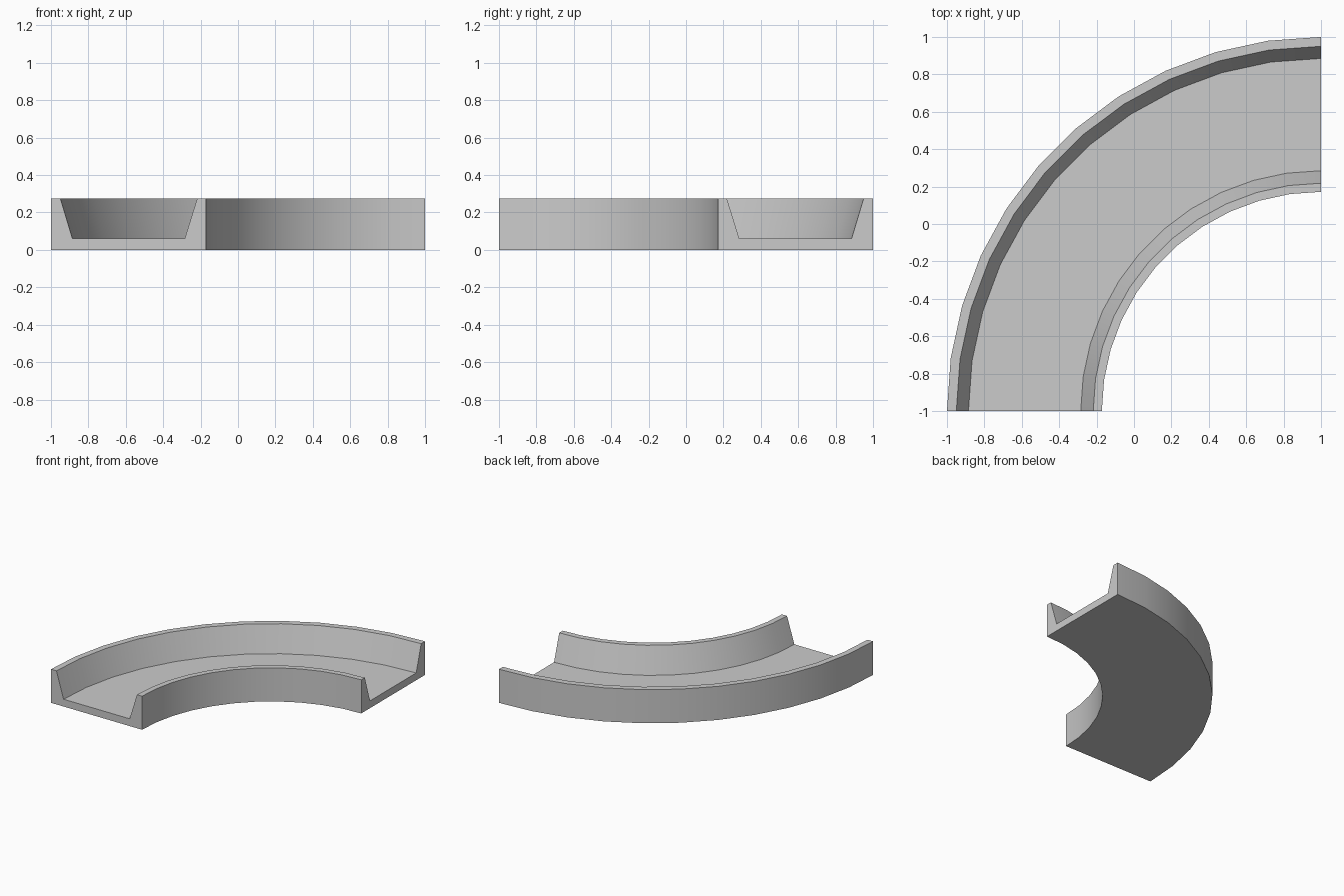
import bpy, bmesh
from math import radians
from mathutils import Vector

if "Cube" in bpy.data.objects:
    bpy.data.objects.remove(bpy.data.objects["Cube"])

H, FLOOR = 0.276, 0.06
CENTRE = Vector((1, -1, 0))
STEPS = 11

# Channel cross-section as (radius, height), from outer foot round to inner foot
profile = [(2.0, 0), (2.0, H), (1.95, H), (1.885, FLOOR),
           (1.285, FLOOR), (1.218, H), (1.172, H), (1.172, 0)]

bm = bmesh.new()
start = bm.faces.new([bm.verts.new(CENTRE + Vector((-r, 0, z))) for r, z in profile])
end_cap = start.copy()  # keeps the starting end closed

# Sweep the section a quarter turn clockwise about the corner
bmesh.ops.spin(bm, geom=[start, *start.edges, *start.verts], cent=CENTRE,
               axis=(0, 0, 1), angle=radians(-90), steps=STEPS, use_duplicate=False)
bmesh.ops.remove_doubles(bm, verts=bm.verts, dist=1e-5)
bmesh.ops.recalc_face_normals(bm, faces=bm.faces)

mesh = bpy.data.meshes.new("curved_channel")
bm.to_mesh(mesh)
bm.free()
channel = bpy.data.objects.new("curved_channel", mesh)
bpy.context.collection.objects.link(channel)

# Smooth round the bend, crisp along the channel edges
bpy.context.view_layer.objects.active = channel
channel.select_set(True)
bpy.ops.object.shade_smooth_by_angle(angle=radians(30))
